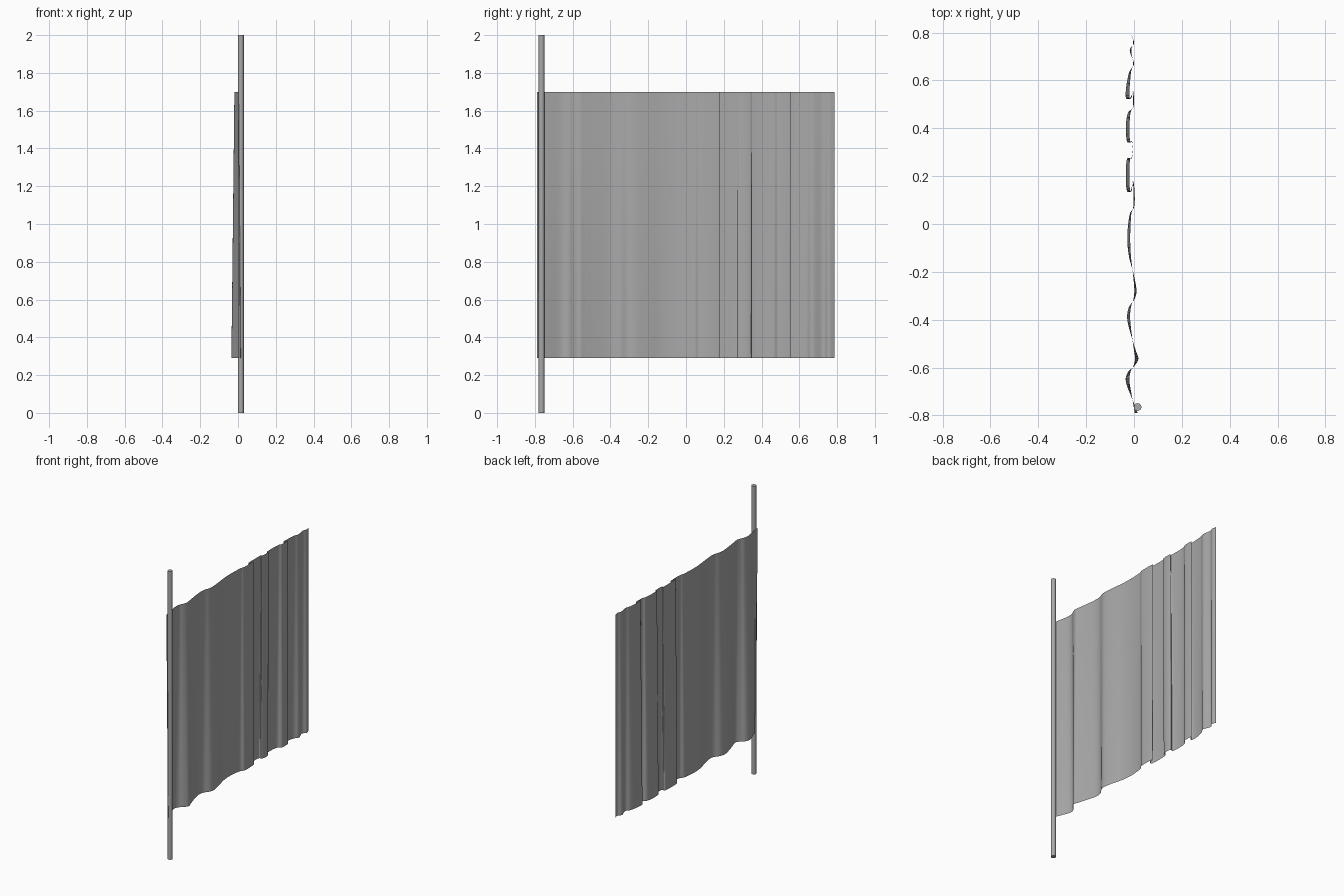
import bpy, math
from mathutils import Vector

cube = bpy.data.objects.get("Cube")
if cube:
    bpy.data.objects.remove(cube, do_unlink=True)


def make_material(name, value):
    mat = bpy.data.materials.new(name)
    mat.use_nodes = True
    color = (value, value, value, 1)
    mat.diffuse_color = color
    mat.node_tree.nodes["Principled BSDF"].inputs["Base Color"].default_value = color
    return mat


grey = make_material("plain grey", 0.4)


def smooth(obj):
    bpy.ops.object.select_all(action="DESELECT")
    obj.select_set(True)
    bpy.context.view_layer.objects.active = obj
    bpy.ops.object.shade_smooth_by_angle(angle=math.radians(50))


def spline(points, steps):
    """Catmull-Rom curve through the points."""
    p = [Vector(q) for q in points]
    p = [2 * p[0] - p[1]] + p + [2 * p[-1] - p[-2]]
    out = []
    for a, b, c, d in zip(p, p[1:], p[2:], p[3:]):
        for i in range(steps):
            t = i / steps
            out.append(0.5 * (2 * b + (c - a) * t + (2 * a - 5 * b + 4 * c - d) * t**2
                              + (3 * b - a - 3 * c + d) * t**3))
    return out + [p[-2]]


# Pole
bpy.ops.mesh.primitive_cylinder_add(vertices=16, radius=0.016, depth=2,
                                    location=(0.015, -0.765, 1))
pole = bpy.context.object
pole.name = "pole"
pole.data.materials.append(grey)
smooth(pole)

# Lower hem of the cloth (x, y), with three folds that turn back on themselves
hem = [(0.015, -0.79), (-0.008, -0.73), (-0.034, -0.66), (-0.026, -0.62), (0, -0.595),
       (0.018, -0.565), (0.008, -0.53), (-0.008, -0.48), (-0.028, -0.4), (-0.022, -0.35),
       (0.004, -0.31), (0.01, -0.27), (-0.004, -0.2), (-0.022, -0.13), (-0.028, -0.05),
       (-0.018, 0.04), (0, 0.07), (0.003, 0.12), (-0.003, 0.178), (-0.014, 0.14),
       (-0.03, 0.14), (-0.034, 0.2), (-0.03, 0.27), (-0.012, 0.275), (-0.004, 0.31),
       (-0.01, 0.345), (-0.029, 0.343), (-0.034, 0.41), (-0.025, 0.465), (-0.002, 0.49),
       (-0.003, 0.553), (-0.014, 0.53), (-0.033, 0.525), (-0.033, 0.57), (-0.02, 0.635),
       (0, 0.67), (-0.018, 0.725), (0, 0.755), (-0.01, 0.787)]

# Cloth: the folds flatten towards the upper edge
MID, BOTTOM, TOP, ROWS = -0.006, 0.29, 1.70, 6
curve = spline(hem, 6)
n = len(curve)
verts, faces = [], []
for r in range(ROWS + 1):
    t = r / ROWS
    scale = 1 - 0.55 * t
    verts += [(MID + (p.x - MID) * scale, p.y, BOTTOM + (TOP - BOTTOM) * t) for p in curve]
for r in range(ROWS):
    for i in range(n - 1):
        a = r * n + i
        faces.append((a, a + 1, a + n + 1, a + n))
mesh = bpy.data.meshes.new("cloth")
mesh.from_pydata(verts, [], faces)
mesh.materials.append(grey)
cloth = bpy.data.objects.new("cloth", mesh)
bpy.context.collection.objects.link(cloth)
smooth(cloth)
